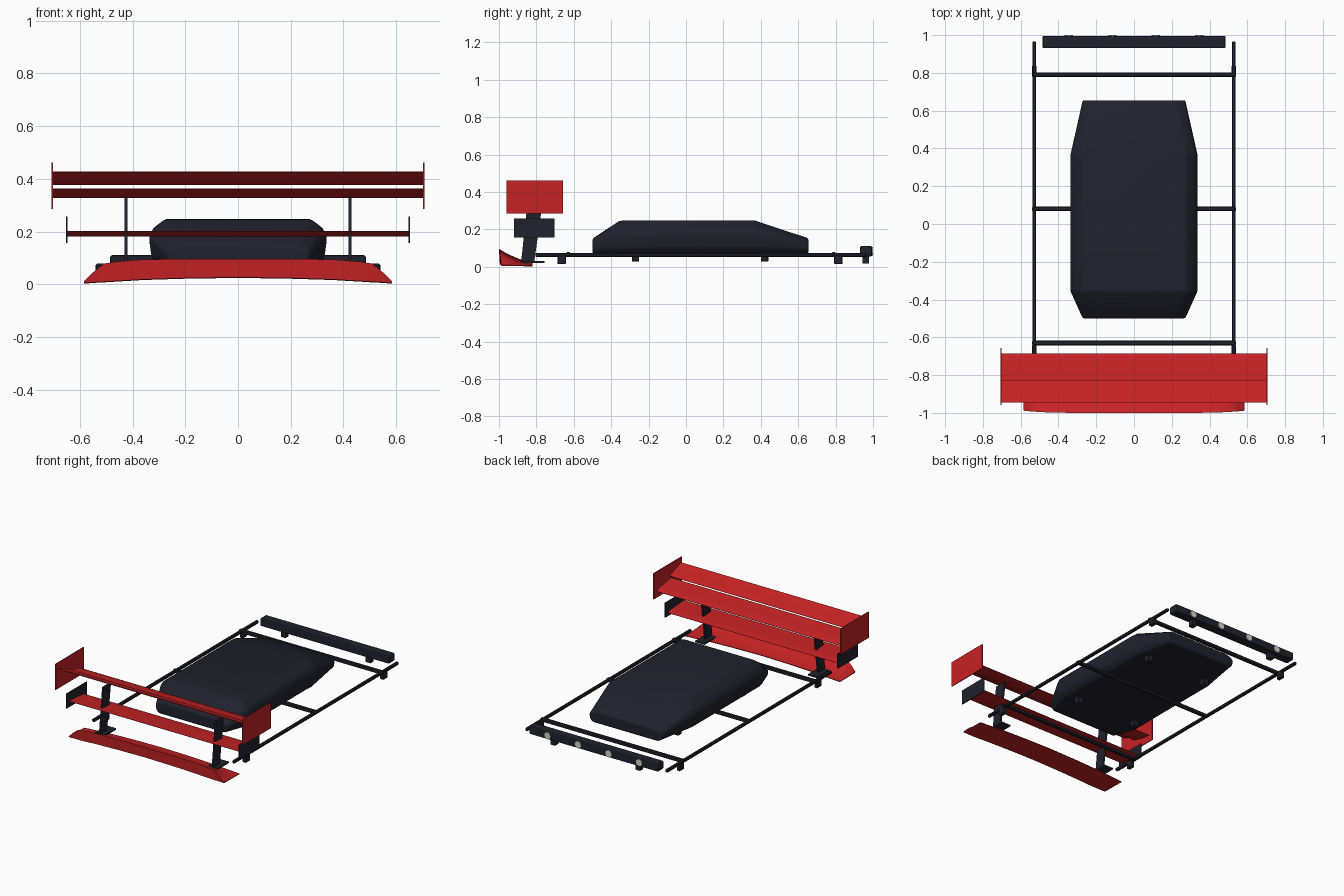
import bpy, bmesh, math

if "Cube" in bpy.data.objects:
    bpy.data.objects.remove(bpy.data.objects["Cube"])


def material(name, rgb):
    m = bpy.data.materials.new(name)
    m.diffuse_color = (*rgb, 1)
    m.use_nodes = True
    m.node_tree.nodes["Principled BSDF"].inputs["Base Color"].default_value = m.diffuse_color
    return m


RED = material("red_paint", (0.56, 0.016, 0.018))
DARK = material("dark_coating", (0.015, 0.015, 0.026))
LENS = material("lamp_lens", (0.70, 0.66, 0.56))


def finish(name, bm, mat, bevel=0, segments=1, smooth=None):
    bmesh.ops.recalc_face_normals(bm, faces=bm.faces)
    me = bpy.data.meshes.new(name)
    bm.to_mesh(me)
    bm.free()
    me.materials.append(mat)
    ob = bpy.data.objects.new(name, me)
    bpy.context.collection.objects.link(ob)
    if bevel:
        b = ob.modifiers.new("bevel", 'BEVEL')
        b.width, b.segments, b.limit_method = bevel, segments, 'ANGLE'
        b.angle_limit = math.radians(20)
    if smooth:
        bpy.ops.object.select_all(action='DESELECT')
        ob.select_set(True)
        bpy.context.view_layer.objects.active = ob
        bpy.ops.object.shade_smooth_by_angle(angle=math.radians(smooth))
    return ob


def loft(name, sections, mat, **kw):
    """Skin closed sections of equal point count, with capped ends."""
    bm = bmesh.new()
    rings = [[bm.verts.new(p) for p in s] for s in sections]
    n = len(rings[0])
    for a, b in zip(rings, rings[1:]):
        for i in range(n):
            j = (i + 1) % n
            bm.faces.new((a[i], a[j], b[j], b[i]))
    bm.faces.new(rings[0])
    bm.faces.new(rings[-1])
    return finish(name, bm, mat, **kw)


def box(name, x, y, z, mat, **kw):
    return loft(name, [[(x[0], y[0], h), (x[1], y[0], h), (x[1], y[1], h), (x[0], y[1], h)]
                       for h in z], mat, **kw)


def block(name, cx, cy, cz, sx, sy, sz, mat=DARK, **kw):
    return box(name, (cx - sx / 2, cx + sx / 2), (cy - sy / 2, cy + sy / 2),
               (cz - sz / 2, cz + sz / 2), mat, **kw)


def blade(name, half, lead, trail, sag, thick):
    """Cambered wing element; lead and trail are (y, z) points."""
    top, low = [], []
    for i in range(9):
        t = i / 8
        y = lead[0] + (trail[0] - lead[0]) * t
        z = lead[1] + (trail[1] - lead[1]) * t - sag * 4 * t * (1 - t)
        h = thick * (0.15 + 1.7 * math.sqrt(t) * (1 - t))
        top.append((y, z + h))
        low.append((y, z))
    outline = top + low[::-1]
    loft(name, [[(x, y, z) for y, z in outline] for x in (-half, half)], RED, smooth=35)


# Two-element upper wing and smaller lower wing
blade("main_wing", 0.703, (-0.685, 0.327), (-0.838, 0.362), 0.005, 0.014)
blade("wing_flap", 0.703, (-0.828, 0.377), (-0.946, 0.426), 0.005, 0.010)
blade("lower_wing", 0.648, (-0.725, 0.181), (-0.90, 0.200), 0.003, 0.010)

# Mirrored wing parts: endplates, leaning struts, feet
for s, side in ((-1, "left"), (1, "right")):
    block(f"upper_endplate_{side}", s * 0.704, -0.808, 0.373, 0.006, 0.302, 0.176, RED)
    block(f"lower_endplate_{side}", s * 0.650, -0.811, 0.207, 0.006, 0.218, 0.100)
    sx = s * 0.425
    loft(f"wing_strut_{side}",
         [[(sx - 0.006, a, z), (sx + 0.006, a, z), (sx + 0.006, b, z), (sx - 0.006, b, z)]
          for z, a, b in ((0.022, -0.882, -0.812), (0.335, -0.848, -0.768))], DARK)
    block(f"strut_foot_{side}", sx, -0.818, 0.025, 0.07, 0.125, 0.010)

# Curved lip spoiler: a concave ramp rising to the rear edge, drooping at the tips
stations = [(0, 0.026, 0.096), (0.2, 0.023, 0.096), (0.36, 0.018, 0.094),
            (0.46, 0.012, 0.086), (0.51, 0.009, 0.078), (0.55, 0.007, 0.045),
            (0.585, 0.004, 0.010)]
stations = [(-x, a, b) for x, a, b in stations[:0:-1]] + stations
lip = []
for x, lo, hi in stations:
    back = -1.0 + 0.012 * (abs(x) / 0.585) ** 6
    ring = [(x, -0.82, lo - 0.002), (x, back + 0.004, lo)]
    for i in range(7):
        t = i / 6
        ring.append((x, back + (-0.82 - back) * t, lo + 0.002 + (hi - lo - 0.002) * (1 - t) ** 1.7))
    lip.append(ring)
loft("lip_spoiler", lip, RED, smooth=30)

# Cargo box: same cross-section scaled at four stations
half = [(0.300, 0.0), (0.328, 0.19), (0.338, 0.60), (0.322, 0.80), (0.275, 1.0)]
shape = half + [(-x, z) for x, z in half[::-1]]
loft("cargo_box",
     [[(x * k, y, 0.070 + z * h) for x, z in shape]
      for y, k, h in ((-0.50, 0.81, 0.080), (-0.355, 1, 0.176),
                      (0.365, 1, 0.178), (0.655, 0.81, 0.082))],
     DARK, bevel=0.010, segments=2, smooth=30)
for x in (-0.23, 0.23):
    for y in (-0.27, 0.42):
        block("box_clamp", x, y, 0.050, 0.04, 0.04, 0.045, bevel=0.003)

# Roof rack: side rails, crossbars, corner feet
for s in (-1, 1):
    block("side_rail", s * 0.528, 0.08, 0.063, 0.020, 1.77, 0.020, bevel=0.004)
    for y in (-0.665, 0.815):
        block("rack_foot", s * 0.528, y, 0.038, 0.026, 0.046, 0.046, bevel=0.003)
for y in (-0.63, 0.08, 0.79):
    block("crossbar", 0, y, 0.066, 1.08, 0.024, 0.024, bevel=0.005)

# Light bar with four round lamps facing +y
block("light_bar", 0, 0.963, 0.083, 0.97, 0.064, 0.054, bevel=0.007, segments=2)
for x in (-0.32, 0.32):
    block("light_bar_foot", x, 0.96, 0.038, 0.035, 0.035, 0.040)
for i in range(4):
    x = -0.345 + 0.23 * i
    loft("lamp", [[(x + 0.023 * math.cos(a * math.pi / 8), y, 0.083 + 0.023 * math.sin(a * math.pi / 8))
                   for a in range(16)] for y in (0.990, 0.9995)], LENS, smooth=30)
